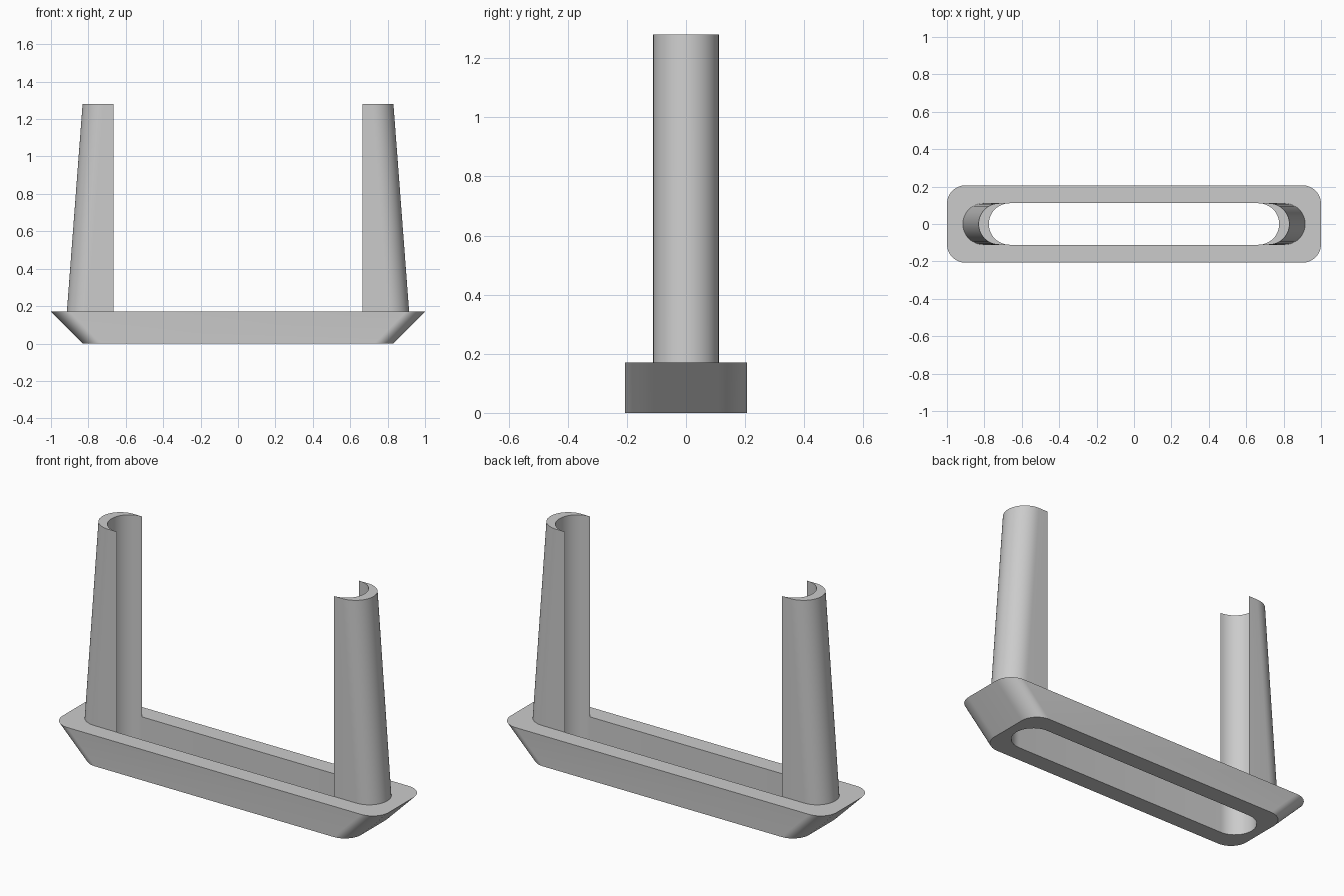
import bpy, bmesh, math

cube = bpy.data.objects.get("Cube")
if cube:
    bpy.data.objects.remove(cube, do_unlink=True)

grey = bpy.data.materials.new("plain grey")
grey.use_nodes = True
colour = (0.6, 0.6, 0.6, 1)
grey.diffuse_color = colour
grey.node_tree.nodes["Principled BSDF"].inputs["Base Color"].default_value = colour

BASE_H, TOP_H = 0.17, 1.28
SLOT_R, SLOT_X = 0.111, 0.665   # slot end radius and its centre
STEPS = 12


def arc(cx, cy, r, start, sweep, steps=STEPS):
    return [(cx + r * math.cos(start + sweep * i / steps),
             cy + r * math.sin(start + sweep * i / steps)) for i in range(steps + 1)]


def rounded_rect(hx, hy, r):
    pts = []
    for k, (sx, sy) in enumerate([(1, 1), (-1, 1), (-1, -1), (1, -1)]):
        pts += arc(sx * (hx - r), sy * (hy - r), r, k * math.pi / 2, math.pi / 2)
    return pts


def wall(name, outer_low, outer_high, inner, z0, z1, closed, side=1):
    """Loft a wall between an outer and an inner outline of equal length."""
    bm = bmesh.new()

    def loop(pts, z):
        return [bm.verts.new((side * x, y, z)) for x, y in pts]

    rings = [loop(outer_low, z0), loop(outer_high, z1), loop(inner, z1), loop(inner, z0)]
    n = len(inner)
    for a, b in zip(rings, rings[1:] + rings[:1]):
        for i in range(n if closed else n - 1):
            j = (i + 1) % n
            bm.faces.new((a[i], a[j], b[j], b[i]))
    if not closed:   # end walls
        for i in (0, n - 1):
            bm.faces.new([r[i] for r in rings])
    bmesh.ops.remove_doubles(bm, verts=bm.verts, dist=0.0001)
    bmesh.ops.recalc_face_normals(bm, faces=bm.faces)
    mesh = bpy.data.meshes.new(name)
    bm.to_mesh(mesh)
    bm.free()
    mesh.materials.append(grey)
    obj = bpy.data.objects.new(name, mesh)
    bpy.context.collection.objects.link(obj)
    bpy.ops.object.select_all(action='DESELECT')
    obj.select_set(True)
    bpy.context.view_layer.objects.active = obj
    bpy.ops.object.shade_smooth_by_angle(angle=math.radians(30))


# Slotted base with ends that slope outward
wall("base", rounded_rect(0.83, 0.207, 0.1), rounded_rect(1, 0.207, 0.1),
     rounded_rect(SLOT_X + SLOT_R, SLOT_R, SLOT_R), 0, BASE_H, True)

# Half-round posts: upright inside, leaning outside
for name, side in (("left_post", 1), ("right_post", -1)):
    low, high, inside = [arc(cx, 0, SLOT_R, -math.pi / 2, math.pi, 2 * STEPS)
                         for cx in (0.804, 0.72, SLOT_X)]
    wall(name, low, high, inside, BASE_H, TOP_H, False, side)
